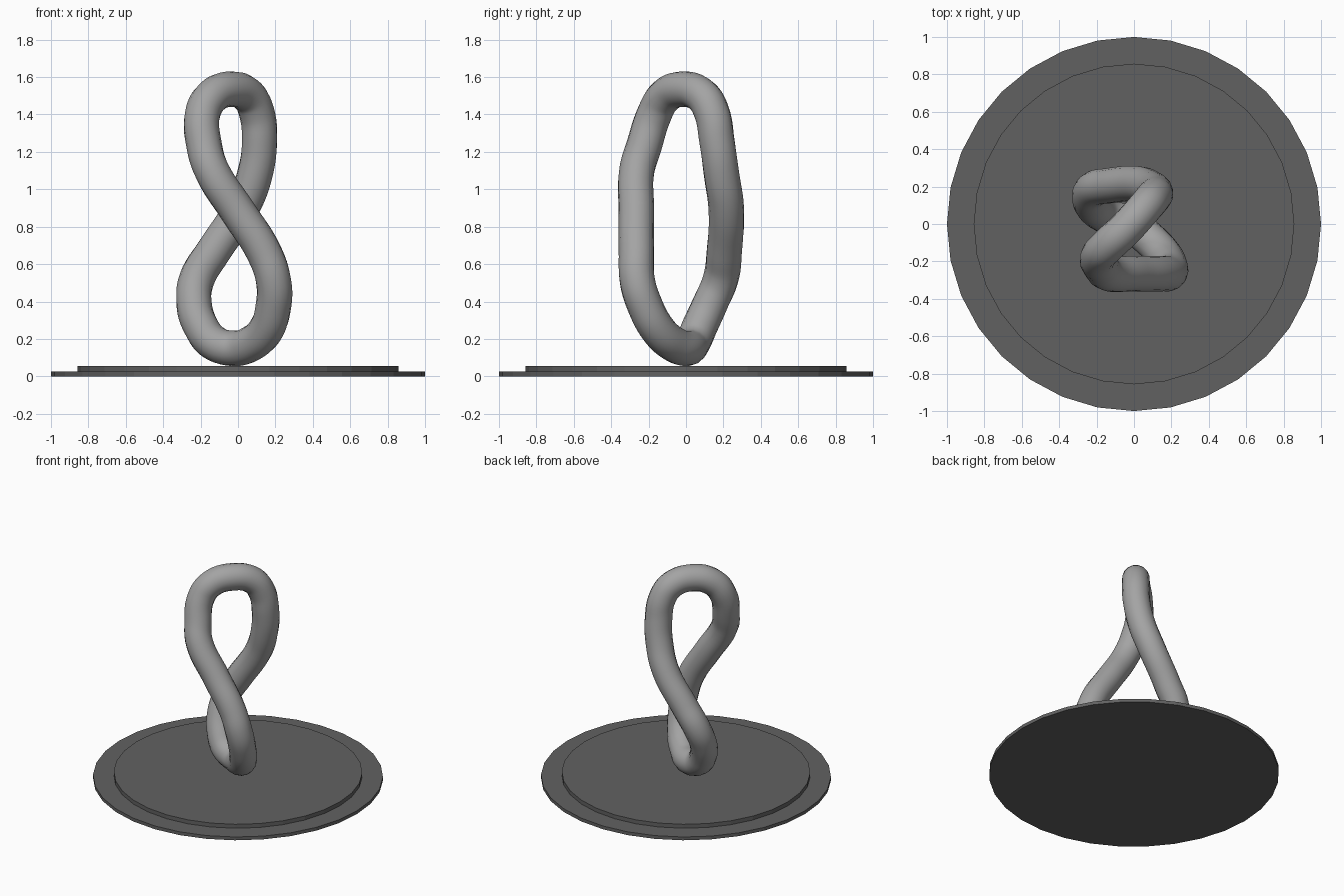
import bpy
import math

cube = bpy.data.objects.get("Cube")
if cube:
    bpy.data.objects.remove(cube, do_unlink=True)


def make_material(name, value):
    mat = bpy.data.materials.new(name)
    mat.use_nodes = True
    colour = (value, value, value, 1)
    mat.diffuse_color = colour
    mat.node_tree.nodes["Principled BSDF"].inputs["Base Color"].default_value = colour
    return mat


dark_grey = make_material("dark grey", 0.12)
light_grey = make_material("light grey", 0.37)


def make_disc(name, radius, bottom, top):
    bpy.ops.mesh.primitive_cylinder_add(
        vertices=32, radius=radius, depth=top - bottom,
        location=(0, 0, (top + bottom) / 2))
    disc = bpy.context.object
    disc.name = name
    disc.data.materials.append(dark_grey)


# Two stepped flat discs
make_disc("base_rim", 1.0, 0, 0.025)
make_disc("base_plate", 0.857, 0.02, 0.055)

# Centre line of the twisted loop: down the front, under, up the back, over
path = [
    (-0.19, -0.17, 1.40), (-0.18, -0.225, 1.23), (-0.14, -0.263, 1.10),
    (0.0, -0.265, 0.88), (0.14, -0.265, 0.66), (0.19, -0.26, 0.51),
    (0.19, -0.22, 0.38), (0.15, -0.15, 0.25), (0.07, -0.07, 0.175),
    (-0.02, 0.0, 0.15), (-0.13, 0.035, 0.18), (-0.20, 0.075, 0.27),
    (-0.235, 0.13, 0.39), (-0.22, 0.185, 0.52), (-0.13, 0.205, 0.67),
    (0.02, 0.215, 0.90), (0.09, 0.19, 1.08), (0.115, 0.165, 1.26),
    (0.10, 0.138, 1.41), (0.055, 0.085, 1.50), (-0.04, -0.02, 1.535),
    (-0.14, -0.115, 1.495),
]
curve = bpy.data.curves.new("twisted_loop", "CURVE")
curve.dimensions = "3D"
curve.resolution_u = 6
curve.bevel_depth = 0.095
curve.bevel_resolution = 6
spline = curve.splines.new("BEZIER")
spline.bezier_points.add(len(path) - 1)
for point, co in zip(spline.bezier_points, path):
    point.co = co
    point.handle_left_type = point.handle_right_type = "AUTO"
spline.use_cyclic_u = True
curve.materials.append(light_grey)

# Turn the tube into a smooth mesh
loop = bpy.data.objects.new("twisted_loop", curve)
bpy.context.collection.objects.link(loop)
bpy.ops.object.select_all(action="DESELECT")
loop.select_set(True)
bpy.context.view_layer.objects.active = loop
bpy.ops.object.convert(target="MESH")
bpy.ops.object.shade_smooth_by_angle(angle=math.radians(60))
